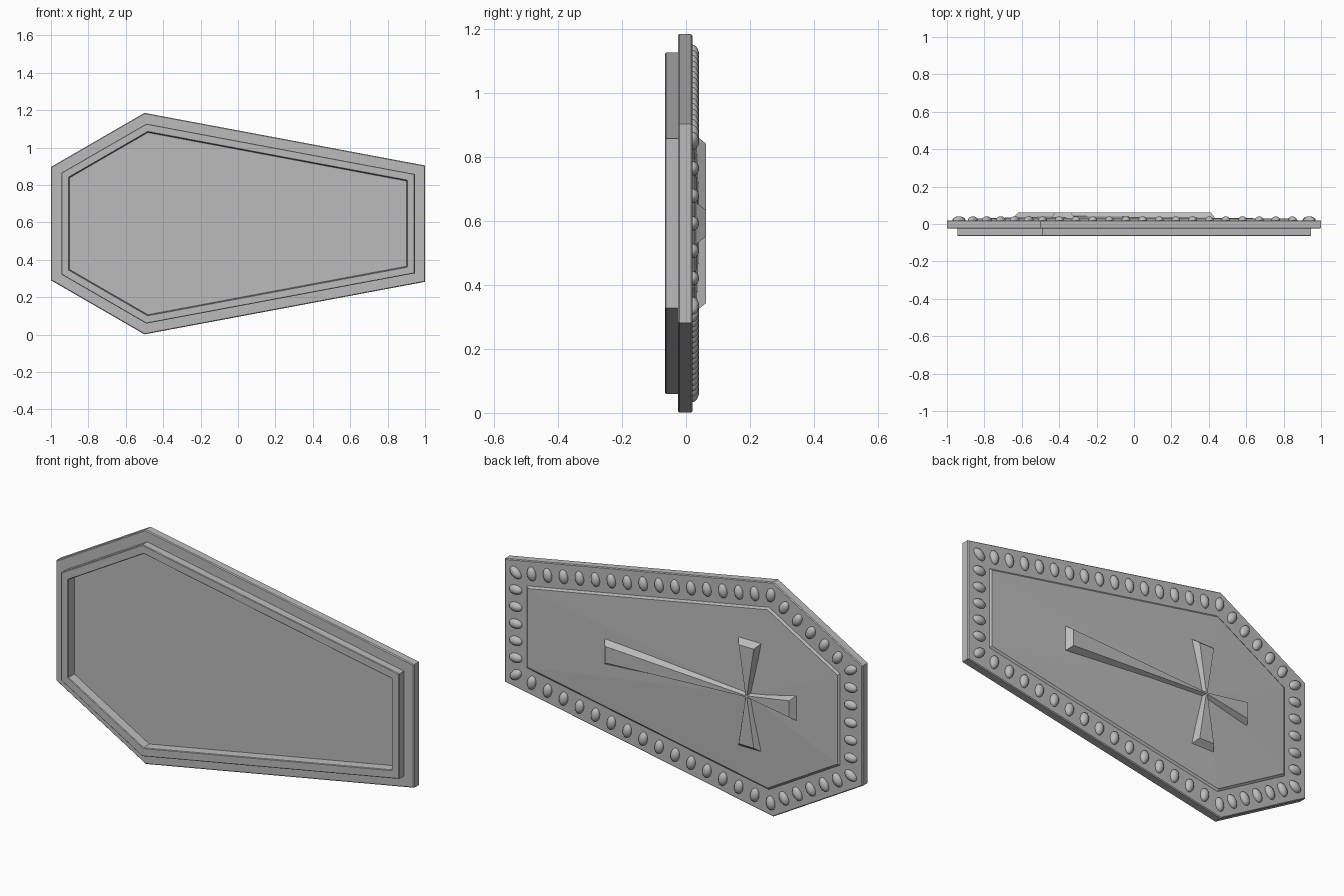
import bpy, bmesh, math
from mathutils import Vector

if "Cube" in bpy.data.objects:
    bpy.data.objects.remove(bpy.data.objects["Cube"])

MID = 0.593           # height of the long axis
CROSS_X = -0.38       # where the cross arms meet
half = [(-1, 0.303), (-0.5, 0.592), (1, 0.311)]
outline = [Vector(p) for p in half] + [Vector((x, -z)) for x, z in reversed(half)]

stone = bpy.data.materials.new("grey_stone")
stone.use_nodes = True
stone.diffuse_color = (0.5, 0.5, 0.5, 1)
bsdf = next(n for n in stone.node_tree.nodes if n.type == 'BSDF_PRINCIPLED')
bsdf.inputs["Base Color"].default_value = (0.5, 0.5, 0.5, 1)


def finish(bm, name):
    bmesh.ops.recalc_face_normals(bm, faces=bm.faces)
    mesh = bpy.data.meshes.new(name)
    bm.to_mesh(mesh)
    bm.free()
    mesh.materials.append(stone)
    obj = bpy.data.objects.new(name, mesh)
    bpy.context.collection.objects.link(obj)
    return obj


def inset(d):
    """Outline moved inward by d with mitred corners."""
    pts = []
    for i, p in enumerate(outline):
        a = (p - outline[i - 1]).normalized()
        b = (outline[(i + 1) % len(outline)] - p).normalized()
        na, nb = Vector((a.y, -a.x)), Vector((b.y, -b.x))
        pts.append(p + (na + nb) * d / (1 + na.dot(nb)))
    return pts


# Lid: rings of (inset, y) from the recessed front floor round to the raised back panel
rings = [(0.1, -0.02), (0.097, -0.062), (0.094, -0.065), (0.058, -0.065), (0.055, -0.062),
         (0.055, -0.025), (0.004, -0.025), (0, -0.021), (0, 0.016), (0.004, 0.02),
         (0.125, 0.02), (0.135, 0.028)]
bm = bmesh.new()
loops = [[bm.verts.new((p.x, y, MID + p.y)) for p in inset(d)] for d, y in rings]
n = len(outline)
for lo, hi in zip(loops, loops[1:]):
    for i in range(n):
        j = (i + 1) % n
        bm.faces.new((lo[i], lo[j], hi[j], hi[i]))
bm.faces.new(loops[0])
peak = bm.verts.new((CROSS_X, 0.043, MID))
for i in range(n):
    bm.faces.new((loops[-1][i], loops[-1][(i + 1) % n], peak))
finish(bm, "coffin_lid")


# Cross: four flared arms with sloping sides and flat tops
def arm(name, direction, length):
    along = Vector(direction)
    side = Vector((-along.y, along.x))
    bm = bmesh.new()
    levels = []
    for y, inner, outer, reach in ((0.025, 0.014, 0.07, length), (0.062, 0.003, 0.042, length - 0.03)):
        corners = ((0, -inner), (reach, -outer), (reach, outer), (0, inner))
        flat = [along * a + side * s for a, s in corners]
        levels.append([bm.verts.new((CROSS_X + p.x, y, MID + p.y)) for p in flat])
    base, top = levels
    bm.faces.new(base)
    bm.faces.new(top)
    for i in range(4):
        j = (i + 1) % 4
        bm.faces.new((base[i], base[j], top[j], top[i]))
    finish(bm, name)


arm("cross_foot_arm", (1, 0), 0.82)
arm("cross_head_arm", (-1, 0), 0.27)
arm("cross_upper_arm", (0, 1), 0.28)
arm("cross_lower_arm", (0, -1), 0.28)

# Beads: oval studs along the border, long axis across it
track = inset(0.064)
counts = [6, 16, 6, 16, 6, 6]
counts = [6, 16, 6, 16, 6, 6]
bm = bmesh.new()
for i, count in enumerate(counts):
    start, end = track[i], track[(i + 1) % n]
    along = (end - start).normalized()
    before = (start - track[i - 1]).normalized()
    for k in range(count):
        t = (along + before).normalized() if k == 0 else along
        c = start.lerp(end, k / count)
        made = bmesh.ops.create_uvsphere(bm, u_segments=16, v_segments=10, radius=1)
        for v in made["verts"]:
            a, up, across = v.co.x * 0.023, v.co.y * 0.021, v.co.z * 0.035
            v.co = (c.x + t.x * a - t.y * across, 0.02 + up, MID + c.y + t.y * a + t.x * across)
beads = finish(bm, "border_beads")
for f in beads.data.polygons:
    f.use_smooth = True
